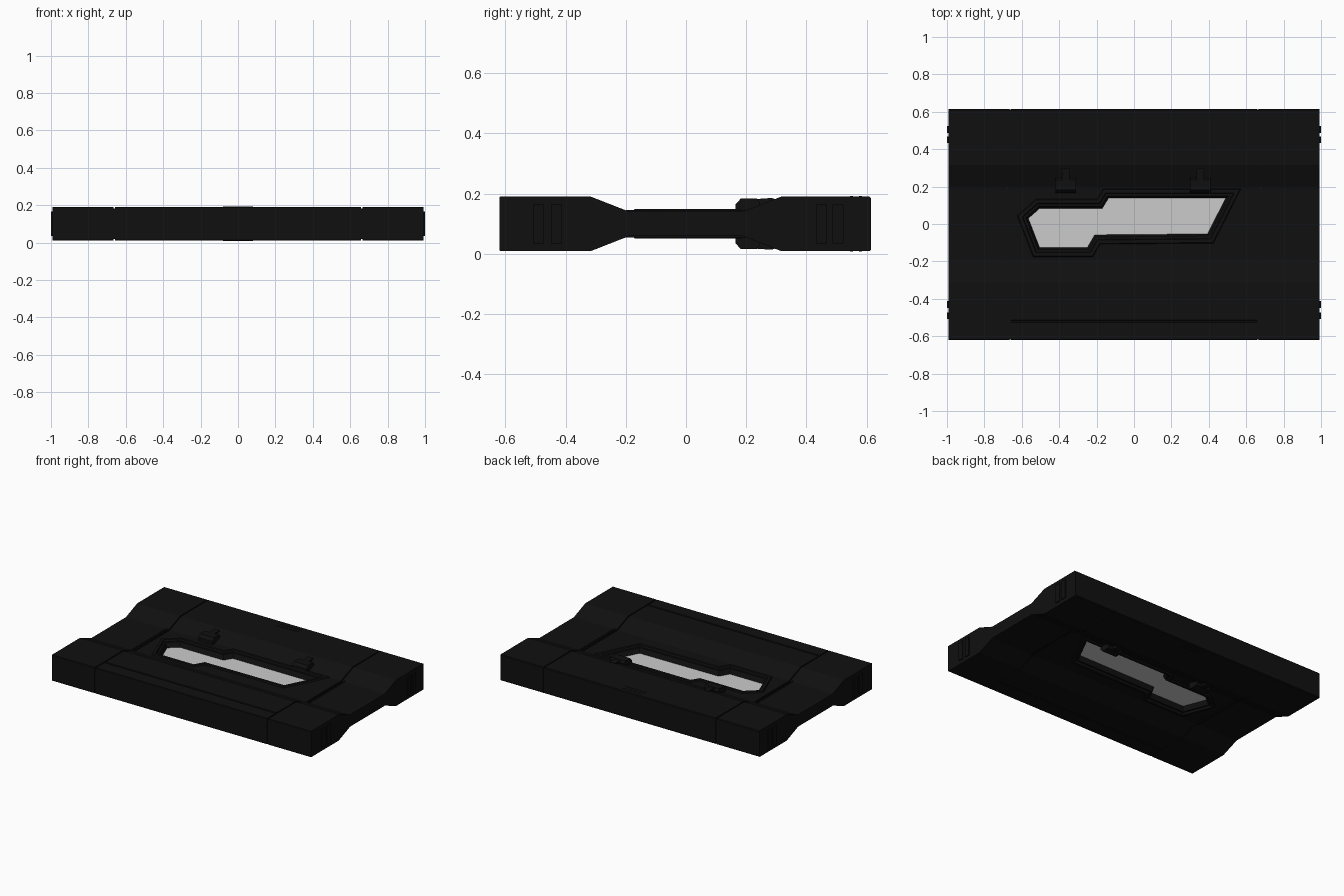
import bpy, bmesh
from mathutils import Vector

MID = 0.1  # height of the mirror plane between upper and lower faces

if "Cube" in bpy.data.objects:
    bpy.data.objects.remove(bpy.data.objects["Cube"], do_unlink=True)


def material(name, rgb, rough):
    m = bpy.data.materials.new(name)
    m.use_nodes = True
    m.diffuse_color = (*rgb, 1)
    node = m.node_tree.nodes["Principled BSDF"]
    node.inputs["Base Color"].default_value = (*rgb, 1)
    node.inputs["Roughness"].default_value = rough
    return m


black = material("black metal", (0.005, 0.005, 0.005), 0.6)
grey = material("pale glass", (0.6, 0.6, 0.6), 0.5)


def finish(bm, name, mat):
    bmesh.ops.recalc_face_normals(bm, faces=bm.faces)
    me = bpy.data.meshes.new(name)
    bm.to_mesh(me)
    bm.free()
    me.materials.append(mat)
    ob = bpy.data.objects.new(name, me)
    bpy.context.collection.objects.link(ob)
    return ob


def prism(name, pts, shift, mat):
    """Closed outline pushed along a vector."""
    bm = bmesh.new()
    face = bm.faces.new([bm.verts.new(p) for p in pts])
    new = bmesh.ops.extrude_face_region(bm, geom=[face])["geom"]
    bmesh.ops.translate(bm, vec=shift,
                        verts=[v for v in new if isinstance(v, bmesh.types.BMVert)])
    return finish(bm, name, mat)


def slab(name, half, x0, x1, mat=black):
    """Side profile (y, height above the mirror plane), mirrored and run along x."""
    pts = [(x0, y, MID + h) for y, h in half]
    pts += [(x0, y, MID - h) for y, h in reversed(half)]
    return prism(name, pts, (x1 - x0, 0, 0), mat)


def offset(poly, d):
    """Mitred outward offset of a counter-clockwise outline."""
    out = []
    for i, p in enumerate(poly):
        p = Vector(p)
        a = (p - Vector(poly[i - 1])).normalized()
        b = (Vector(poly[(i + 1) % len(poly)]) - p).normalized()
        na, nb = Vector((a.y, -a.x)), Vector((b.y, -b.x))
        out.append(p + (na + nb) * d / (1 + na.dot(nb)))
    return out


# Body profile: thick ends sloping to a thin waist
front = [(-0.62, 0.087), (-0.617, 0.09)]
seam = [(-0.526, 0.09), (-0.523, 0.084), (-0.517, 0.084), (-0.514, 0.09)]
rest = [(-0.315, 0.09), (-0.19, 0.041), (0.19, 0.041), (0.315, 0.09),
        (0.61, 0.09), (0.615, 0.085)]
plain = front + rest
inner = [(y * 0.995, h - 0.008) for y, h in plain]

centre = slab("centre_panel", front + seam + rest, -0.657, 0.657)
core = slab("inner_core", inner, -0.7, 0.7)
for side, s in (("right", -1), ("left", 1)):
    slab(side + "_end_panel", plain, s * 0.665, s * 0.993)
    # raised trim on the waist beside the seam
    slab(side + "_waist_trim", [(-0.2, 0.046), (0.2, 0.046)], s * 0.675, s * 0.685)
    # small locking lugs on the end faces
    for i, y in enumerate((-0.49, -0.43, 0.45, 0.505)):
        slab(f"{side}_lug_{i + 1}", [(y - 0.018, 0.065), (y + 0.018, 0.065)],
             s * 0.98, s * 1.0)

# Window outline, counter-clockwise
window = [(-0.565, 0.03), (-0.505, -0.125), (-0.249, -0.125), (-0.21, -0.058),
          (0.393, -0.053), (0.49, 0.138), (-0.136, 0.138), (-0.17, 0.083),
          (-0.505, 0.083)]

# Opening through the body
cutter = prism("window_cutter", [(p.x, p.y, -0.1) for p in offset(window, 0.03)],
               (0, 0, 0.4), black)
cutter.hide_render = True
for ob in (centre, core):
    mod = ob.modifiers.new("opening", "BOOLEAN")
    mod.operation = "DIFFERENCE"
    mod.solver = "EXACT"
    mod.object = cutter
    bpy.context.view_layer.objects.active = ob
    bpy.ops.object.modifier_apply(modifier=mod.name)
bpy.data.objects.remove(cutter, do_unlink=True)

# Stepped window frame lofted around the outline
section = [(0.052, 0.038), (0.046, 0.049), (0.028, 0.049), (0.024, 0.036),
           (0.012, 0.036), (0.0, 0.006)]
section += [(d, -h) for d, h in reversed(section)]
bm = bmesh.new()
loops = [[bm.verts.new((p.x, p.y, MID + h)) for p in offset(window, d)]
         for d, h in section]
n = len(window)
for k, loop in enumerate(loops):
    other = loops[(k + 1) % len(loops)]
    for i in range(n):
        j = (i + 1) % n
        bm.faces.new((loop[i], loop[j], other[j], other[i]))
finish(bm, "window_frame", black)

# Glass pane
prism("window_pane", [(p.x, p.y, MID - 0.004) for p in offset(window, 0.003)],
      (0, 0, 0.008), grey)

# Latch brackets behind the window, on both faces
for side, x in (("right", -0.365), ("left", 0.355)):
    slab(side + "_latch_head", [(0.165, 0.065), (0.182, 0.084), (0.235, 0.084),
                                (0.245, 0.07)], x - 0.055, x + 0.055)
    slab(side + "_latch_arm", [(0.2, 0.08), (0.285, 0.086), (0.3, 0.08)],
         x - 0.02, x + 0.02)

# Slim grip bars near the back edge
for i, y in enumerate((0.55, 0.58)):
    slab(f"grip_bar_{i + 1}", [(y - 0.005, 0.092), (y + 0.005, 0.092)], -0.08, 0.08)
